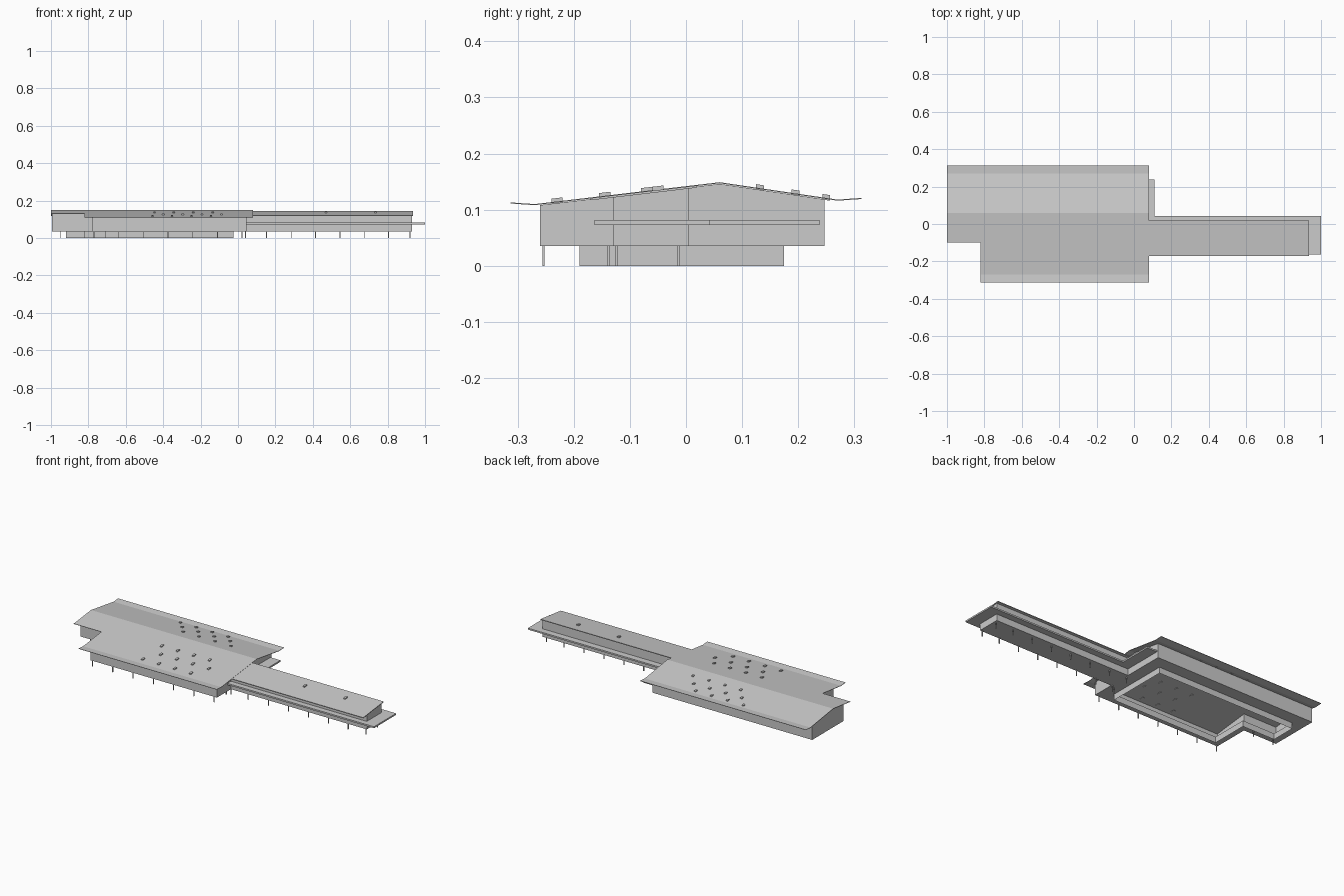
import bpy, bmesh

if "Cube" in bpy.data.objects:
    bpy.data.objects.remove(bpy.data.objects["Cube"])

RIDGE_Y = 0.06
EAVES = [(-0.313, 0.113), (-0.27, 0.11), (RIDGE_Y, 0.149), (0.27, 0.118), (0.313, 0.121)]


def roof_z(y):
    """Height of the main roof at depth y."""
    for (y0, z0), (y1, z1) in zip(EAVES, EAVES[1:]):
        if y <= y1:
            return z0 + (z1 - z0) * (y - y0) / (y1 - y0)
    return EAVES[-1][1]


def finish(name, bm):
    bmesh.ops.recalc_face_normals(bm, faces=bm.faces[:])
    mesh = bpy.data.meshes.new(name)
    bm.to_mesh(mesh)
    bm.free()
    ob = bpy.data.objects.new(name, mesh)
    bpy.context.collection.objects.link(ob)
    return ob


def add_box(bm, x0, x1, y0, y1, z0, z1, tilt=lambda y: 0.0):
    """Box whose corners may be sheared up to follow a slope."""
    ret = bmesh.ops.create_cube(bm, size=1)
    for v in ret["verts"]:
        y = y1 if v.co.y > 0 else y0
        v.co = (x1 if v.co.x > 0 else x0, y, (z1 if v.co.z > 0 else z0) + tilt(y))


def walls(name, plan, z0, top, closed=True):
    """Single-skin walls along a plan, with tops given by top(y)."""
    bm = bmesh.new()
    lo = [bm.verts.new((x, y, z0)) for x, y in plan]
    hi = [bm.verts.new((x, y, top(y))) for x, y in plan]
    n = len(plan)
    for i in range(n if closed else n - 1):
        j = (i + 1) % n
        bm.faces.new((lo[i], lo[j], hi[j], hi[i]))
    return finish(name, bm)


def sheet(name, loops, z):
    """Flat fill of one outline, with further loops as holes."""
    bm = bmesh.new()
    for loop in loops:
        vs = [bm.verts.new((x, y, z)) for x, y in loop]
        for i in range(len(vs)):
            bm.edges.new((vs[i - 1], vs[i]))
    bmesh.ops.triangle_fill(bm, edges=bm.edges[:], use_beauty=True, normal=(0, 0, -1))
    return finish(name, bm)


def roof(name, x0, x1, profile, thick):
    """Extrude a roof section along x."""
    bm = bmesh.new()
    pts = profile + [(y, z - thick) for y, z in reversed(profile)]
    face = bm.faces.new([bm.verts.new((x0, y, z)) for y, z in pts])
    ext = bmesh.ops.extrude_face_region(bm, geom=[face])
    for v in ext["geom"]:
        if isinstance(v, bmesh.types.BMVert):
            v.co.x = x1
    bm.faces.ensure_lookup_table()
    if not any(abs(f.calc_center_median().x - x0) < 1e-6 for f in bm.faces):
        bm.faces.new([v for v in bm.verts if abs(v.co.x - x0) < 1e-6])
    return finish(name, bm)


# Main hall: outer walls, lower plinth and floor between them
hall_plan = [(-0.995, -0.045), (-0.78, -0.045), (-0.78, -0.26), (0.045, -0.26),
             (0.045, RIDGE_Y), (0.045, 0.247), (-0.995, 0.247), (-0.995, RIDGE_Y)]
base_plan = [(-0.92, 0.03), (-0.71, 0.03), (-0.71, -0.19),
             (-0.025, -0.19), (-0.025, 0.175), (-0.92, 0.175)]
walls("hall_walls", hall_plan, 0.035, lambda y: roof_z(y) - 0.003)
walls("base_walls", base_plan, 0.0, lambda y: 0.035)
sheet("hall_floor", [hall_plan, base_plan], 0.035)

# Main roof, with the cut-back corner at front left
roof("hall_roof", -0.82, 0.08, EAVES, 0.002)
roof("hall_roof_left", -1.0, -0.82, [(-0.10, roof_z(-0.10))] + EAVES[2:], 0.002)

# Long wing with single-slope roof
wing_plan = [(0.045, -0.13), (0.93, -0.13), (0.93, 0.005), (0.045, 0.005)]
walls("wing_walls", wing_plan, 0.035, lambda y: roof_z(y) - 0.004, closed=False)
sheet("wing_floor", [wing_plan], 0.035)
roof("wing_roof", 0.045, 0.935,
     [(-0.17, roof_z(-0.17) - 0.001), (0.02, roof_z(0.02) - 0.001)], 0.004)

# Deck around the wing and along the hall side
bm = bmesh.new()
add_box(bm, 0.045, 1.0, -0.163, 0.043, 0.073, 0.082)
add_box(bm, 0.045, 0.11, 0.043, 0.238, 0.073, 0.082)
finish("deck", bm)

# Support posts
posts = [(-0.77 + 0.132 * i, -0.254) for i in range(7)]
posts += [(-0.95, -0.015), (-0.82, -0.015), (0.02, -0.138)]
posts += [(x, y) for x in [0.04, 0.153] + [0.285 + 0.13 * i for i in range(5)] + [0.92]
          for y in (-0.124, -0.014)]
bm = bmesh.new()
for x, y in posts:
    add_box(bm, x - 0.002, x + 0.002, y - 0.002, y + 0.002, 0, 0.035)
finish("posts", bm)

# Skylights: (first x, y) of each staggered row of four, then two on the wing
rows = [(-0.457, -0.23), (-0.40, -0.145), (-0.447, -0.07),
        (-0.45, 0.132), (-0.50, 0.195), (-0.55, 0.25)]
spots = [(x + 0.104 * i, y) for x, y in rows for i in range(4)]
spots += [(0.47, -0.05), (0.735, -0.05)]
bm = bmesh.new()
for x, y in spots:
    w = 0.01 if y < 0 else 0.007
    add_box(bm, x - 0.006, x + 0.006, y - w, y + w, -0.004, 0.006, tilt=roof_z)
finish("skylights", bm)
